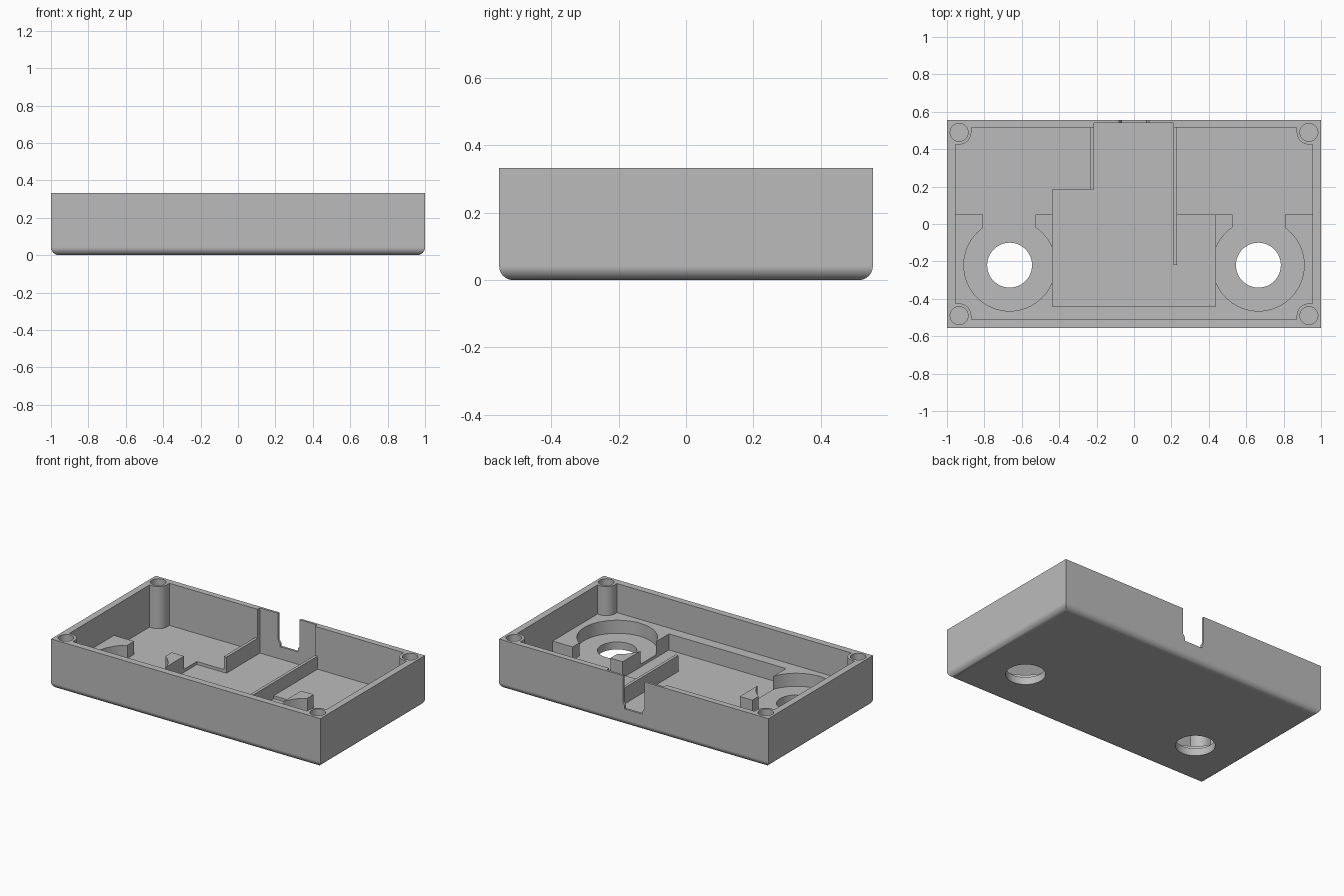
import bpy, bmesh, math
from math import sin, cos, pi

if "Cube" in bpy.data.objects:
    bpy.data.objects.remove(bpy.data.objects["Cube"], do_unlink=True)

TOP, FLOOR, DECK, POCKET = 0.333, 0.05, 0.138, 0.03
OVER = TOP + 0.1          # cutters reach past the rim

grey = bpy.data.materials.new("plain grey")
grey.use_nodes = True
grey.diffuse_color = (0.5, 0.5, 0.5, 1)
grey.node_tree.nodes["Principled BSDF"].inputs["Base Color"].default_value = (0.5, 0.5, 0.5, 1)


def finish(name, bm):
    bmesh.ops.recalc_face_normals(bm, faces=bm.faces)
    mesh = bpy.data.meshes.new(name)
    bm.to_mesh(mesh)
    bm.free()
    mesh.materials.append(grey)
    ob = bpy.data.objects.new(name, mesh)
    bpy.context.collection.objects.link(ob)
    return ob


def prism(name, outline, z0, z1):
    """Extrude an xy outline from z0 to z1."""
    bm = bmesh.new()
    face = bm.faces.new([bm.verts.new((x, y, z0)) for x, y in outline])
    grown = bmesh.ops.extrude_face_region(bm, geom=[face])["geom"]
    verts = [g for g in grown if isinstance(g, bmesh.types.BMVert)]
    bmesh.ops.translate(bm, vec=(0, 0, z1 - z0), verts=verts)
    return finish(name, bm)


def box(name, x0, x1, y0, y1, z0, z1):
    return prism(name, [(x0, y0), (x1, y0), (x1, y1), (x0, y1)], z0, z1)


def cylinder(name, x, y, r, z0, z1, n=64):
    ring = [(x + r * cos(2 * pi * i / n), y + r * sin(2 * pi * i / n)) for i in range(n)]
    return prism(name, ring, z0, z1)


def combine(body, tool, operation):
    mod = body.modifiers.new(tool.name, "BOOLEAN")
    mod.operation, mod.solver, mod.object = operation, "EXACT", tool
    bpy.context.view_layer.objects.active = body
    bpy.ops.object.modifier_apply(modifier=mod.name)
    bpy.data.objects.remove(tool, do_unlink=True)


def add(tool):
    combine(tray, tool, "UNION")


def cut(tool):
    combine(tray, tool, "DIFFERENCE")


# Outer block with rounded bottom edges
tray = box("enclosure_tray", -1, 1, -0.555, 0.555, 0, TOP)
bm = bmesh.new()
bm.from_mesh(tray.data)
low = [e for e in bm.edges if all(v.co.z < 0.01 for v in e.verts)]
bmesh.ops.bevel(bm, geom=low, offset=0.042, segments=8, profile=0.5, affect="EDGES")
bm.to_mesh(tray.data)
bm.free()

# Main cavity, raised front deck and two low ribs
cut(box("cavity", -0.955, 0.955, -0.51, 0.515, FLOOR, OVER))
add(box("front_deck", -0.97, 0.97, -0.53, 0.05, 0.045, DECK))
add(box("left_rib", 0.19, 0.23, 0.04, 0.53, 0.045, DECK))
add(box("right_rib", -0.235, -0.19, 0.185, 0.53, 0.045, DECK))

# Corner screw posts, rounded toward the inside
R = 0.065
for sx in (-1, 1):
    for sy in (-1, 1):
        cx, cy = 0.935, 0.49
        arc = [(cx - R * cos(a * pi / 24), cy - R * sin(a * pi / 24)) for a in range(13)]
        arc += [(cx + 0.04, cy - R), (cx + 0.04, cy + 0.04), (cx - R, cy + 0.04)]
        add(prism("screw_post", [(sx * x, sy * y) for x, y in arc], 0.045, TOP))
        cut(cylinder("screw_hole", sx * cx, sy * cy, 0.048, 0.1, OVER, 32))

# Round button seats with an open slot behind and a hole through the floor
for s in (-1, 1):
    cut(cylinder("button_seat", s * 0.665, -0.22, 0.245, FLOOR, OVER - 0.15))
    cut(box("seat_slot", s * 0.667 - 0.14, s * 0.667 + 0.14, -0.15, 0.1, FLOOR, OVER - 0.15))
    cut(cylinder("button_hole", s * 0.665, -0.22, 0.12, -0.1, 0.2))

# Stepped centre pocket, leaving the left rib and thinning the back wall
cut(prism("circuit_pocket", [
    (-0.435, -0.44), (0.435, -0.44), (0.435, 0.05), (0.23, 0.05), (0.23, -0.22),
    (0.21, -0.22), (0.21, 0.54), (-0.215, 0.54), (-0.215, 0.185), (-0.435, 0.185)],
    POCKET, OVER))

# Cable notch in the back wall, narrower at its foot
half = [(0.08, OVER), (0.08, 0.155), (0.067, 0.135), (0.067, 0.113)]
bm = bmesh.new()
outline = half + [(-x, z) for x, z in reversed(half)]
face = bm.faces.new([bm.verts.new((x, 0.53, z)) for x, z in outline])
grown = bmesh.ops.extrude_face_region(bm, geom=[face])["geom"]
bmesh.ops.translate(bm, vec=(0, 0.1, 0),
                    verts=[g for g in grown if isinstance(g, bmesh.types.BMVert)])
cut(finish("cable_notch", bm))

# Smooth curves, crisp edges
bpy.ops.object.select_all(action="DESELECT")
tray.select_set(True)
bpy.context.view_layer.objects.active = tray
bpy.ops.object.shade_smooth_by_angle(angle=math.radians(30))
weighted = tray.modifiers.new("even_shading", "WEIGHTED_NORMAL")
weighted.keep_sharp = True
